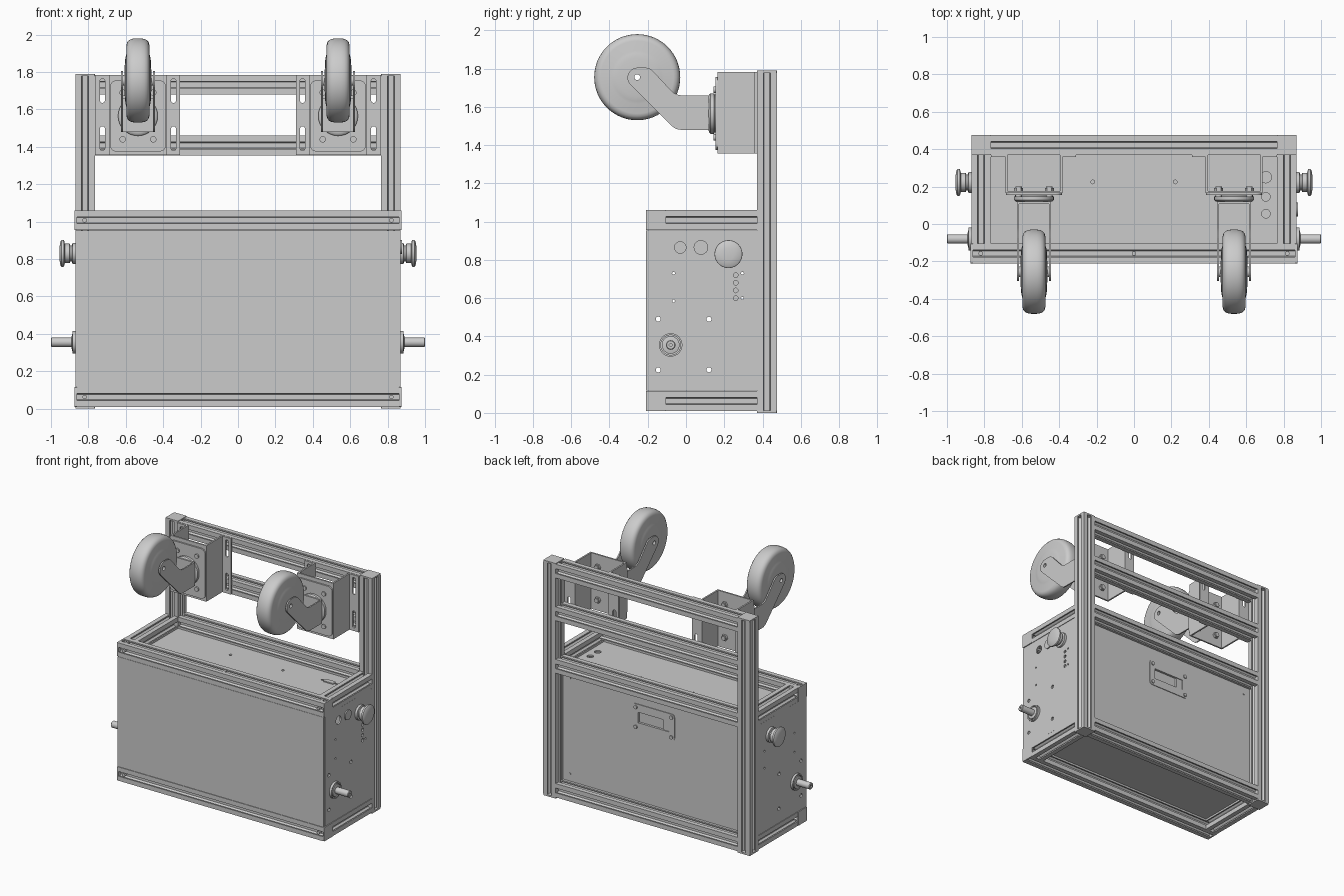
import bpy, bmesh, math

if "Cube" in bpy.data.objects:
    bpy.data.objects.remove(bpy.data.objects["Cube"])

S = 0.0525                      # half size of the slotted bar
PLACE = {'X': lambda a, b, h: (h, a, b),
         'Y': lambda a, b, h: (a, h, b),
         'Z': lambda a, b, h: (a, b, h)}


def finish(name, bm):
    bmesh.ops.recalc_face_normals(bm, faces=bm.faces)
    me = bpy.data.meshes.new(name)
    bm.to_mesh(me)
    bm.free()
    me.shade_smooth()
    me.set_sharp_from_angle(angle=math.radians(30))
    ob = bpy.data.objects.new(name, me)
    bpy.context.collection.objects.link(ob)
    return ob


def skin(name, axis, rings, closed=False):
    """Join rings of (a, b, h) points, capping the ends unless closed."""
    bm = bmesh.new()
    vs = [[bm.verts.new(PLACE[axis](*p)) for p in r] for r in rings]
    n = len(vs[0])
    pairs = list(zip(vs, vs[1:])) + ([(vs[-1], vs[0])] if closed else [])
    for r, s in pairs:
        for i in range(n):
            j = (i + 1) % n
            bm.faces.new((r[i], r[j], s[j], s[i]))
    if not closed:
        bm.faces.new(vs[0])
        bm.faces.new(vs[-1])
    return finish(name, bm)


def prism(name, axis, pts, h0, h1):
    return skin(name, axis, [[(a, b, h) for a, b in pts] for h in (h0, h1)])


def lathe(name, axis, a, b, prof, n=48, closed=False):
    ang = [2 * math.pi * i / n for i in range(n)]
    return skin(name, axis, [[(a + r * math.cos(t), b + r * math.sin(t), h) for t in ang]
                             for r, h in prof], closed)


def disc(name, axis, a, b, r, h0, h1, n=24):
    return lathe(name, axis, a, b, [(r, h0), (r, h1)], n)


def box(name, x0, x1, y0, y1, z0, z1):
    return prism(name, 'Z', [(x0, y0), (x1, y0), (x1, y1), (x0, y1)], z0, z1)


def arc(cx, cy, r, d0, d1, n=8):
    return [(cx + r * math.cos(math.radians(d0 + (d1 - d0) * i / n)),
             cy + r * math.sin(math.radians(d0 + (d1 - d0) * i / n))) for i in range(n + 1)]


def rounded(cx, cy, w, h, r):
    p = []
    for k, (sx, sy) in enumerate([(1, 1), (-1, 1), (-1, -1), (1, -1)]):
        p += arc(cx + sx * (w / 2 - r), cy + sy * (h / 2 - r), r, 90 * k, 90 * k + 90, 5)
    return p


def cut(ob, cutters):
    bpy.context.view_layer.objects.active = ob
    for c in cutters:
        c.hide_render = True
        m = ob.modifiers.new("hole", 'BOOLEAN')
        m.operation, m.object, m.solver = 'DIFFERENCE', c, 'EXACT'
        bpy.ops.object.modifier_apply(modifier=m.name)
        bpy.data.objects.remove(c)
    ob.data.shade_flat()


def bar(name, axis, a, b, h0, h1, caps=False):
    """T-slot extrusion with optional plain end caps."""
    g = .018
    side = [(S, -S), (S, -g), (S - .01, -g), (S - .01, -.027), (S - .018, -.027),
            (S - .032, -.014), (S - .032, .014), (S - .018, .027), (S - .01, .027),
            (S - .01, g), (S, g)]
    pts = []
    for _ in range(4):
        pts += side
        side = [(-y, x) for x, y in side]
    k = .012 if caps else 0
    prism(name, axis, [(a + x, b + y) for x, y in pts], h0 + k, h1 - k)
    if caps:
        for lo, hi in ((h0, h0 + k), (h1 - k, h1)):
            prism(name + "_cap", axis, rounded(a, b, 2 * S, 2 * S, .004), lo, hi)


# Frame of slotted bars
YB, YF, XS, ZT, ZB = .4225, -.1575, .8175, 1.0075, .0625
for s in (-1, 1):
    bar("rear_post", 'Z', s * XS, YB, 0, 1.79, True)
    for z in (ZT, ZB):
        bar("side_rail", 'Y', s * XS, z, -.105, .37)
for z in (ZB, ZT, 1.4075, 1.7325):
    bar("rear_crossbar", 'X', YB, z, -.765, .765)
for z in (ZB, ZT):
    bar("front_rail", 'X', YF, z, -.873, .873, True)
    for x in (-.82, .82):
        disc("rail_screw", 'Y', x, z, .012, -.207, -.17, 16)
for x in (-.82, 0, .82):
    disc("rail_top_screw", 'Z', x, YF, .012, 1.02, 1.057, 16)

# Housing panels
box("front_panel", -.868, .868, -.209, -.197, .117, .953)
box("bottom_panel", -.77, .77, -.11, .375, .095, .105)
top = box("top_panel", -.77, .77, -.11, .375, .962, .974)
cut(top, [disc("cutter", 'Z', x, y, r, .9, 1.05) for x, y, r in
          [(.705, .25, .03), (.705, .145, .023), (.705, .055, .023),
           (-.22, .225, .01), (.22, .225, .01)]])
prism("top_connector", 'Z', rounded(.595, .25, .09, .036, .012), .97, .982)
for x in (.535, .655):
    disc("connector_screw", 'Z', x, .25, .008, .97, .98, 12)

for s in (-1, 1):
    side = box("side_panel", *sorted((s * .857, s * .868)), -.196, .37, .117, .953)
    holes = [(y, z, .013) for y in (-.145, .12) for z in (.225, .49)]
    holes += [(-.065, .73, .007), (-.065, .585, .007), (.295, .73, .007), (.295, .6, .007)]
    if s > 0:
        holes += [(.26, z, .012) for z in (.6, .64, .68, .72)] + [(-.03, .865, .03)]
        disc("side_button", 'X', .078, .865, .038, .86, .876)
    cut(side, [disc("cutter", 'X', y, z, r, s * .8, s * .9) for y, z, r in holes])
    # Side knob, drive shaft and its bearing
    lathe("side_knob", 'X', .222, .83, [(r, s * h) for r, h in
          [(.056, .86), (.056, .885), (.042, .888), (.042, .897), (.052, .90), (.052, .926),
           (.07, .93), (.073, .936), (.072, .944), (.062, .95), (.03, .955)]])
    lathe("shaft_bearing", 'X', -.08, .355, [(r, s * h) for r, h in
          [(.061, .86), (.061, .885), (.052, .885), (.052, .874), (.046, .874), (.046, .886),
           (.03, .89)]])
    lathe("drive_shaft", 'X', -.08, .355, [(r, s * h) for r, h in
          [(.025, .86), (.025, .996), (.021, 1.0), (.008, 1.0), (.008, .97)]], 32)

# Rear panel with window and display surround
rear = box("rear_panel", -.77, .77, .373, .385, .11, .96)
plate = prism("display_surround", 'Y', rounded(0, .755, .35, .2, .02), .384, .39)
for ob in (rear, plate):
    cut(ob, [box("cutter", -.13, .13, .34, .43, .715, .795)])
box("display", -.14, .14, .358, .368, .70, .81)
box("display_block", -.13, -.075, .365, .384, .715, .795)
for x in (-.15, .15):
    for z in (.68, .83):
        disc("display_screw", 'Y', x, z, .014, .388, .398, 16)
for x in (-.71, .71):
    for z in (.17, .9):
        disc("panel_screw", 'Y', x, z, .01, .38, .389, 16)

# Two caster assemblies on hat-shaped brackets
WY, WZ, SZ = -.255, 1.755, 1.565
half = [(.03, .072), (.1, .07), (.125, .066), (.14, .062), (.19, .061), (.205, .057),
        (.216, .047), (.222, .034), (.225, .016)]
fork = ([(.12, 1.48), (-.02, 1.48)] + arc(-.025, 1.55, .07, 265, 228, 4)
        + arc(WY + .002, 1.752, .053, 228, 90, 12)
        + arc(-.215, 1.745, .06, 85, 47, 4) + arc(-.02, 1.74, .08, 228, 268, 5) + [(.12, 1.66)])
for s in (-1, 1):
    X = s * .535
    w, f0, f1, t = .1525, .23, .225, .012
    hat = [(-f0, .37), (-w + t, .37), (-w + t, .165 + t), (w - t, .165 + t), (w - t, .37),
           (f1, .37), (f1, .37 - t), (w, .37 - t), (w, .165), (-w, .165),
           (-w, .37 - t), (-f0, .37 - t)]
    bracket = prism("caster_bracket", 'Z', [(X + s * -a, y) for a, y in hat], 1.357, 1.783)
    cut(bracket, [prism("cutter", 'Y', rounded(X + dx, z, .026, .13, .0129), .3, .4)
                  for dx in (-.19, .19) for z in (1.7, 1.445)])
    prism("caster_plate", 'Y', rounded(X, SZ, .3, .38, .035), .154, .166)
    for dx in (-.082, .082):
        for z in (1.44, 1.69):
            disc("plate_bolt", 'Y', X + dx, z, .017, .145, .2, 16)
            disc("plate_nut", 'Y', X + dx, z, .024, .176, .192, 6)
    lathe("swivel_bearing", 'Y', X, SZ, [(.09, .118), (.1, .122), (.106, .128), (.106, .146),
                                         (.1, .15), (.1, .156)])
    for d in (-1, 1):
        arm = prism("fork_arm", 'X', fork, *sorted((X + d * .08, X + d * .09)))
        cut(arm, [disc("cutter", 'X', WY, WZ, .015, X - .2, X + .2)])
        lathe("axle_spacer", 'X', WY, WZ, [(.015, X + d * .06), (.015, X + d * .081),
              (.028, X + d * .081), (.028, X + d * .06)], 24, True)
    box("fork_web", X - .09, X + .09, .108, .12, 1.48, 1.66)
    prof = [(r, X - h) for r, h in half] + [(r, X + h) for r, h in reversed(half)]
    wheel = [(.015, X - .072)] + prof + [(.015, X + .072)]
    lathe("caster_wheel", 'X', WY, WZ, wheel, 64, True)
